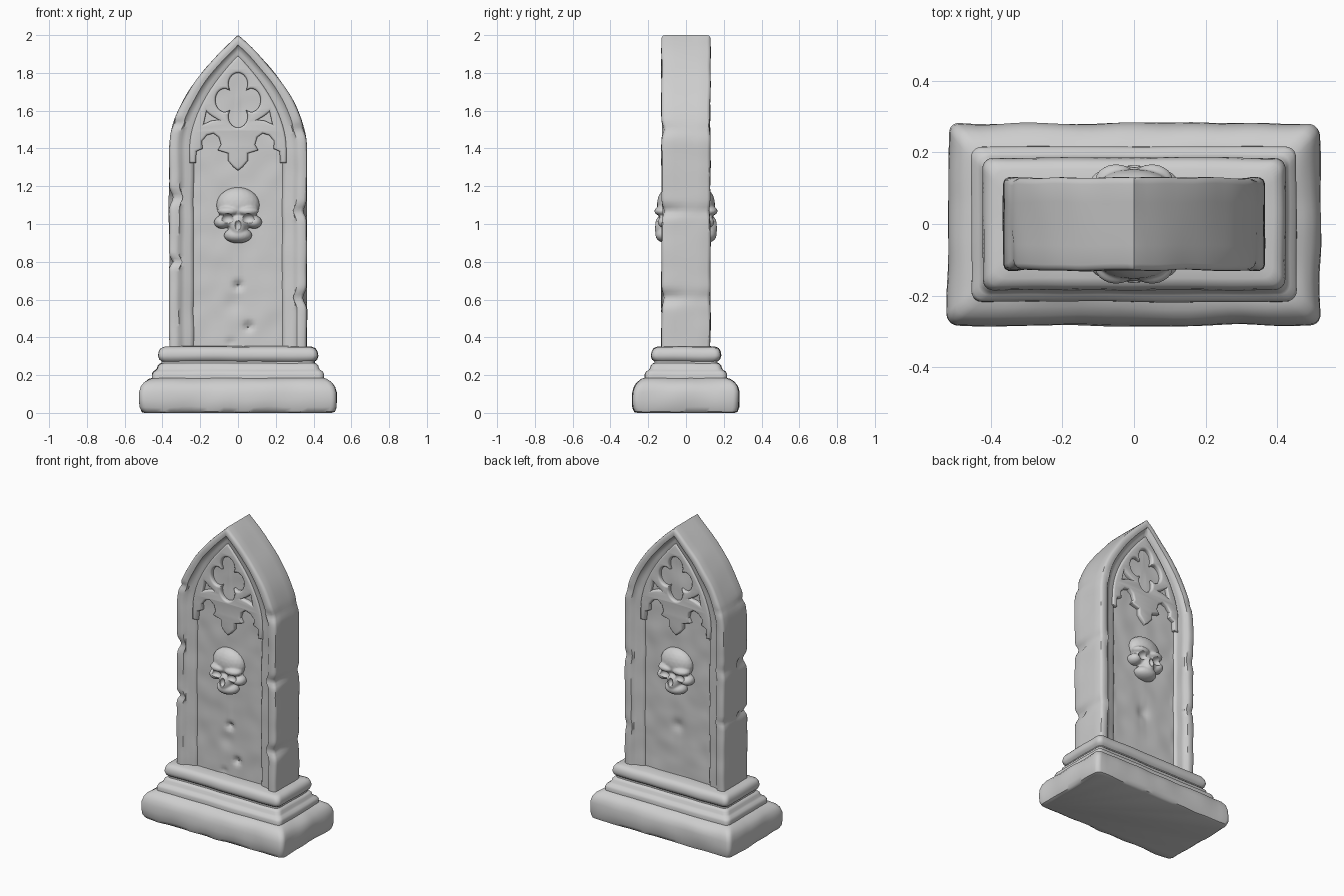
import bpy, bmesh, math
from mathutils import Matrix, Vector, noise

if "Cube" in bpy.data.objects:
    bpy.data.objects.remove(bpy.data.objects["Cube"])

stone = bpy.data.materials.new("grey_stone")
stone.diffuse_color = (0.62, 0.62, 0.62, 1)
stone.use_nodes = True
stone.node_tree.nodes["Principled BSDF"].inputs["Base Color"].default_value = stone.diffuse_color


def finish(name, bm, angle=40):
    bmesh.ops.remove_doubles(bm, verts=bm.verts, dist=0.0004)
    bmesh.ops.recalc_face_normals(bm, faces=bm.faces)
    me = bpy.data.meshes.new(name)
    bm.to_mesh(me)
    bm.free()
    me.materials.append(stone)
    me.shade_smooth()
    me.set_sharp_from_angle(angle=math.radians(angle))
    ob = bpy.data.objects.new(name, me)
    bpy.context.collection.objects.link(ob)
    return ob


def loft(bm, rings, caps=False):
    vs = [[bm.verts.new(p) for p in r] for r in rings]
    n = len(vs[0])
    for a, b in zip(vs, vs[1:]):
        for i in range(n):
            j = (i + 1) % n
            bm.faces.new((a[i], a[j], b[j], b[i]))
    if caps:
        bm.faces.new(vs[0])
        bm.faces.new(vs[-1])


def wear(p, amp, freq=7):
    return Vector(p) + noise.noise_vector(Vector(p) * freq) * amp


# Outline of the pointed arch at a given inset
W, SPRING, RISE = 0.365, 1.4, 0.6


def arch(u, d):
    return (W - d) * (1 - u ** 1.85), SPRING + u * (RISE - d)


# Slab: one cross-section swept from the base to the apex
SECTION = [(0, 0.0), (0, 0.06), (0, 0.112), (0.004, 0.123), (0.014, 0.129),
           (0.035, 0.13), (0.052, 0.127), (0.064, 0.113), (0.085, 0.107),
           (0.108, 0.104), (0.122, 0.099), (0.13, 0.088)]
COLS = 28
CHIPS = [(-1, 1.14, 0.022, 0.035), (-1, 0.80, 0.02, 0.022), (1, 1.07, 0.018, 0.03),
         (1, 0.61, 0.022, 0.035), (-1, 1.53, 0.006, 0.02), (1, 1.5, 0.006, 0.03)]
DENTS = [(-1, 0.0, 0.675, 0.03, 0.02), (-1, 0.055, 0.46, 0.03, 0.02),
         (-1, -0.03, 0.58, 0.010, 0.05), (1, 0.0, 0.68, 0.015, 0.035),
         (-1, -0.04, 0.37, 0.012, 0.02)]


def slab_ring(z0, u):
    front = []
    for sx, sy in ((1, -1), (1, 1), (-1, 1), (-1, -1)):
        part = []
        for d, y in SECTION:
            x, z = arch(u, d)
            z = z if u > 0 else z0
            if d < 0.06 and y > 0.05:
                for cs, cz, depth, r in CHIPS:
                    if cs == sx:
                        k = math.exp(-((z - cz) / r) ** 2) * (1.0 if sy < 0 else 0.4)
                        x -= depth * k
                        y -= 0.012 * k if d < 0.04 else 0
            part.append((sx * max(x, 0), sy * y, z))
        front.append(part)
    ring = front[0][::-1] + front[1][1:]

    def panel(sy, direction):
        out = []
        x, z = arch(u, 0.13)
        z = z if u > 0 else z0
        for k in range(1, COLS):
            px = direction * x * (1 - 2 * k / COLS)
            y = 0.088
            for ds, dx, dz, depth, r in DENTS:
                if ds == sy:
                    y -= depth * math.exp(-((px - dx) ** 2 + (z - dz) ** 2) / r ** 2)
            y += 0.004 * noise.noise(Vector((px * 9, sy * 3, z * 9)))
            out.append((px, sy * y, z))
        return out
    ring += panel(1, 1) + front[2][::-1] + front[3][1:] + panel(-1, -1)
    if u >= 1:
        return ring
    return [wear(p, 0.004) if p[0] else p for p in ring]


bm = bmesh.new()
rows = [(0.3 + 1.1 * i / 64, 0) for i in range(65)]
rows += [(0, i / 36) for i in range(1, 37)]
loft(bm, [slab_ring(z, u) for z, u in rows])
finish("arched_slab", bm)


# Moulded base: stacked rounded rectangles with light wear
def rect_ring(hx, z, r=0.03, n=24):
    hy = hx - 0.238
    corners = [(1, -1, -90), (1, 1, 0), (-1, 1, 90), (-1, -1, 180)]
    pts = []
    for sx, sy, a0 in corners:
        for k in range(6):
            a = math.radians(a0 + 18 * k)
            pts.append(Vector((sx * (hx - r) + r * math.cos(a),
                               sy * (hy - r) + r * math.sin(a), z)))
    out = []
    for i, p in enumerate(pts):
        out.append(p)
        if i % 6 == 5:
            q = pts[(i + 1) % len(pts)]
            out += [p.lerp(q, k / n) for k in range(1, n)]
    return out


PROFILE = [(0.495, 0), (0.51, 0.008), (0.519, 0.03), (0.521, 0.07), (0.519, 0.11),
           (0.51, 0.14), (0.495, 0.162), (0.472, 0.178), (0.455, 0.184), (0.455, 0.205),
           (0.449, 0.218), (0.436, 0.226), (0.428, 0.235), (0.424, 0.25), (0.415, 0.26),
           (0.405, 0.264), (0.405, 0.274), (0.418, 0.284), (0.424, 0.303),
           (0.42, 0.325), (0.41, 0.342), (0.39, 0.35), (0.34, 0.353)]
bm = bmesh.new()
rings = []
for hx, z in PROFILE:
    amp = 0.008 if 0.005 < z < 0.18 else (0.003 if z > 0.1 else 0)
    rings.append([wear(p, amp) for p in rect_ring(hx, z)])
loft(bm, rings, caps=True)
finish("moulded_base", bm)


# Tracery: a filled curve with pierced openings, one per face
def mirrored(half):
    return half + [(-x, z) for x, z in reversed(half) if x > 1e-5]


def tracery_mesh():
    cu = bpy.data.curves.new("tracery_outline", 'CURVE')
    cu.dimensions = '2D'
    cu.fill_mode = 'BOTH'
    cu.extrude, cu.bevel_depth, cu.offset, cu.bevel_resolution = 0.012, 0.012, -0.01, 2
    lower = [(0, 1.285), (0.025, 1.305), (0.05, 1.335), (0.05, 1.375), (0.105, 1.392),
             (0.088, 1.42), (0.1, 1.46), (0.13, 1.482), (0.165, 1.472), (0.193, 1.44),
             (0.19, 1.40), (0.222, 1.385), (0.225, 1.325), (0.255, 1.325)]
    half = lower + [arch(i / 16, 0.11) for i in range(17)]
    outer = half + [(-x, z) for x, z in reversed(half[1:-1])]
    foil = []
    for k in range(64):
        a = 2 * math.pi * k / 64
        r = 0.068 + 0.06 * abs(math.cos(2 * a)) ** 0.7
        foil.append((r * math.cos(a) * 0.95, 1.655 + r * math.sin(a) * 1.15))
    tri = [(0.185, 1.525), (0.168, 1.60), (0.14, 1.575), (0.095, 1.55), (0.14, 1.545)]
    for pts in (outer, foil, tri, [(-x, z) for x, z in tri]):
        sp = cu.splines.new('POLY')
        sp.points.add(len(pts) - 1)
        for p, (x, z) in zip(sp.points, pts):
            p.co = (x, z, 0, 1)
        sp.use_cyclic_u = True
    ob = bpy.data.objects.new("tracery_outline", cu)
    bpy.context.collection.objects.link(ob)
    dg = bpy.context.evaluated_depsgraph_get()
    me = bpy.data.meshes.new_from_object(ob.evaluated_get(dg))
    bpy.data.objects.remove(ob)
    return me


plate = tracery_mesh()


# Skull relief: blended balls with hollowed eyes and nose
def ball(bm, s, c, r):
    m = Matrix.Translation((c[0], s * c[1], c[2])) @ Matrix.Diagonal((*r, 1))
    bmesh.ops.create_icosphere(bm, subdivisions=3, radius=1, matrix=m)


for label, s in (("front", -1), ("back", 1)):
    bm = bmesh.new()
    bm.from_mesh(plate)
    for v in bm.verts:
        v.co = (v.co.x, s * (0.09 + v.co.z), v.co.y)
    finish(label + "_tracery", bm)

    bm = bmesh.new()
    ball(bm, s, (0, 0.088, 1.1), (0.115, 0.066, 0.095))
    ball(bm, s, (0, 0.11, 0.985), (0.045, 0.058, 0.07))
    ball(bm, s, (0, 0.10, 0.94), (0.075, 0.062, 0.042))
    for sx in (-1, 1):
        ball(bm, s, (sx * 0.05, 0.12, 1.068), (0.06, 0.048, 0.028))
        ball(bm, s, (sx * 0.085, 0.10, 1.01), (0.042, 0.05, 0.035))
        ball(bm, s, (sx * 0.05, 0.10, 1.03), (0.05, 0.05, 0.05))
    skull = finish(label + "_skull", bm, 180)
    mod = skull.modifiers.new("blend", 'REMESH')
    mod.mode, mod.voxel_size, mod.use_smooth_shade = 'VOXEL', 0.006, True
    mod = skull.modifiers.new("soften", 'SMOOTH')
    mod.factor, mod.iterations = 0.5, 4

    bm = bmesh.new()
    for sx in (-1, 1):
        ball(bm, s, (sx * 0.055, 0.158, 1.028), (0.035, 0.034, 0.027))
    ball(bm, s, (0, 0.172, 0.995), (0.018, 0.026, 0.028))
    cutter = finish(label + "_socket_cutter", bm, 180)
    cutter.hide_render = True
    cutter.hide_set(True)
    mod = skull.modifiers.new("sockets", 'BOOLEAN')
    mod.operation, mod.object, mod.solver = 'DIFFERENCE', cutter, 'EXACT'
